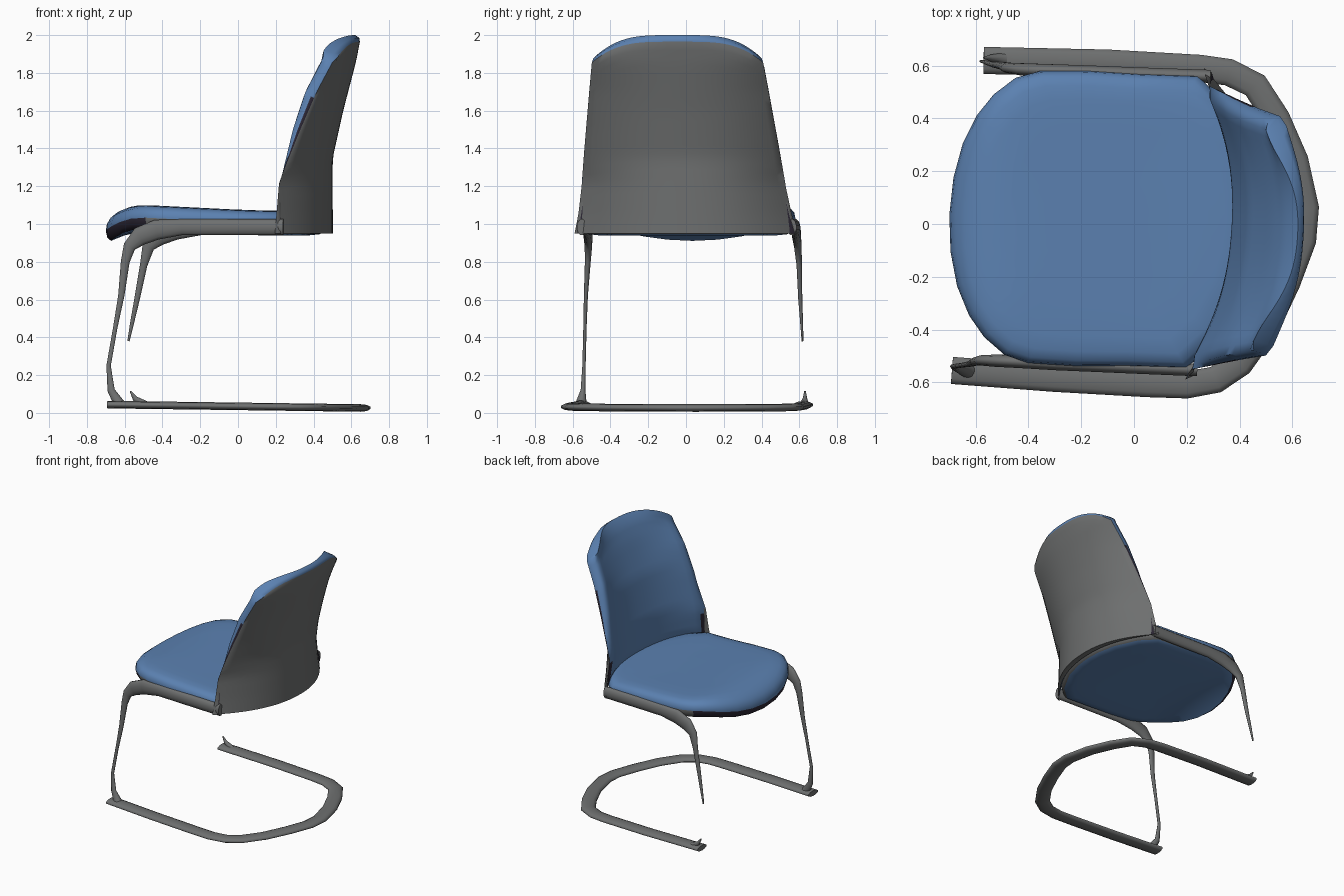
import bpy, math
from mathutils import Vector

if "Cube" in bpy.data.objects:
    bpy.data.objects.remove(bpy.data.objects["Cube"])


def mat(name, c):
    m = bpy.data.materials.new(name)
    m.diffuse_color = (*c, 1)
    m.use_nodes = True
    m.node_tree.nodes["Principled BSDF"].inputs["Base Color"].default_value = m.diffuse_color
    return m


GREY = mat("grey shell", (0.155, 0.16, 0.16))
BLUE = mat("blue cushion", (0.105, 0.22, 0.44))
DARK = mat("dark piping", (0.025, 0.02, 0.035))


def make(name, verts, faces, mats, idx=None, angle=50):
    me = bpy.data.meshes.new(name)
    me.from_pydata(verts, [], faces)
    for m in mats:
        me.materials.append(m)
    if idx:
        for p, i in zip(me.polygons, idx):
            p.material_index = i
    ob = bpy.data.objects.new(name, me)
    bpy.context.collection.objects.link(ob)
    bpy.ops.object.select_all(action='DESELECT')
    ob.select_set(True)
    bpy.context.view_layer.objects.active = ob
    bpy.ops.object.mode_set(mode='EDIT')
    bpy.ops.mesh.select_all(action='SELECT')
    bpy.ops.mesh.normals_make_consistent(inside=False)
    bpy.ops.object.mode_set(mode='OBJECT')
    bpy.ops.object.shade_smooth_by_angle(angle=math.radians(angle))
    return ob


def lerp(table, z):
    """Piecewise-linear lookup."""
    if z <= table[0][0]:
        return table[0][1]
    for (a, p), (b, q) in zip(table, table[1:]):
        if z <= b:
            return p + (q - p) * (z - a) / (b - a)
    return table[-1][1]


def sweep(name, pts, ref, n):
    """Sweep an n-sided oval along points (x, y, z, half size across, half size along ref)."""
    ref, verts, faces = Vector(ref), [], []
    for i, p in enumerate(pts):
        t = (Vector(pts[min(i + 1, len(pts) - 1)][:3]) - Vector(pts[max(i - 1, 0)][:3])).normalized()
        s = t.cross(ref).normalized()
        u = s.cross(t)
        for j in range(n):
            a = math.tau * (j + 0.5) / n
            verts.append(Vector(p[:3]) + s * p[3] * math.cos(a) + u * p[4] * math.sin(a))
    for i in range(len(pts) - 1):
        for j in range(n):
            k = (j + 1) % n
            faces.append((i * n + j, i * n + k, (i + 1) * n + k, (i + 1) * n + j))
    faces += [tuple(range(n)), tuple(range(len(verts) - n, len(verts)))]
    return make(name, verts, faces, [GREY], angle=70)


# Backrest: gently bowed grey outer shell, blue padded inside
back_x = [(0.95, .50), (1.35, .50), (1.6, .555), (1.85, .62), (2, .65)]
pad_x = [(0.95, .46), (1.07, .37), (1.3, .37), (1.6, .43), (1.85, .525), (1.96, .58), (2, .62)]
shell_edge = [(0.95, .23), (1.22, .25), (1.5, .36), (1.7, .445), (1.88, .54)]
pad_edge = [(0.95, .24), (1.22, .235), (1.5, .30), (1.7, .365), (1.88, .46)]
width = [(0.95, .59), (1.05, .565), (1.2, .54), (1.4, .515), (1.7, .475), (1.88, .45), (2, .43)]
NU, NV = 28, 24


def back_point(u, v, inner):
    z = 0.95 + v * (1.05 - 0.11 * abs(u) ** 4 - (0 if inner else 0.035))
    y = (lerp(width, z) - (0.015 if inner else 0)) * u
    xb = lerp(pad_x if inner else back_x, z)
    xe = lerp(pad_edge if inner else shell_edge, z)
    if inner:
        xe += .02 * max(0, abs(u) - .92) / .08   # rolled pad edge
    return Vector((xe + (xb - xe) * (1 - abs(u) ** 2.2) + .06 * y, y - 0.045 * v, z))


W = NU + 1
S = W * (NV + 1)
verts = [back_point(2 * i / NU - 1, j / NV, k) for k in (0, 1) for j in range(NV + 1) for i in range(W)]
faces, idx = [], []
for k in (0, 1):
    for j in range(NV):
        for i in range(NU):
            a = k * S + j * W + i
            faces.append((a, a + 1, a + W + 1, a + W))
            # dark gap in the lower corners of the pad
            corner = k and i in (0, NU - 1) and verts[a].z < 1.17
            idx.append(2 if corner else k)
# rim joining both skins: grey at the foot, piped sides, blue above
border = [j * W for j in range(NV, 0, -1)] + list(range(NU)) + \
         [j * W + NU for j in range(NV)] + [NV * W + i for i in range(NU, 0, -1)]
mid = {}
for b in border:
    o, q = verts[b], verts[b + S]
    bulge = Vector((0, math.copysign(.006, o.y), 0)) if b // W < NV else Vector((0.005, 0, .008))
    mid[b] = len(verts)
    verts.append(o.lerp(q, .35) + bulge * (1 if o.z > 1.2 else 0))
for b, c in zip(border, border[1:] + border[:1]):
    z = (verts[b].z + verts[c].z) / 2
    top = b // W == NV and c // W == NV
    low = z < 1.22
    faces += [(b, c, mid[c], mid[b]), (mid[b], mid[c], c + S, b + S)]
    idx += [0 if low else 2 if z < 1.68 and not top else 1, 0 if low else 1]
make("backrest", verts, faces, [GREY, BLUE, DARK], idx, 60)

# Seat cushion: rounded plan outline, front lip rolling down, grey base band along the sides
half = [(-.70, 0), (-.69, .14), (-.66, .27), (-.61, .38), (-.55, .46), (-.47, .525), (-.38, .553), (-.2, .56),
        (0, .555), (.22, .555), (.33, .45), (.42, .27), (.455, .12), (.465, 0)]
outline = half + [(x, -y) for x, y in half[-2:0:-1]]
rings = [(.3, 0), (.6, 0), (.8, 0), (.9, .004), (.96, .015), (.99, .035), (1, .065),
         (.985, .1), (.95, .124), (.85, .13), (.6, .13), (.3, .13)]
N = len(outline)
verts = []
for s, d in rings:
    for x, y in outline:
        x2 = -.13 + (x + .13) * s
        z = 1.1 - .03 * max(0, min(1, (x2 + .5) / .6)) - d
        z -= (.07 + .25 * max(0, d - .06)) * (max(0, -.48 - x2) / .22) ** 2
        verts.append((x2 + .04 * y * s, y * s + .015 - .03 * x2, z))
faces, idx = [], []
for r in range(len(rings) - 1):
    for j in range(N):
        k = (j + 1) % N
        faces.append((r * N + j, r * N + k, (r + 1) * N + k, (r + 1) * N + j))
        front = outline[j][0] + outline[k][0] < -.95
        idx.append((1 if front else 2) if r in (6, 7) else 0)
faces += [tuple(range(N)), tuple(range(len(verts) - N, len(verts)))]
idx += [0, 0]
make("seat_cushion", verts, faces, [BLUE, DARK, GREY], idx)

# Side rails hugging the seat, each flowing down into a thin front leg
sweep("right_rail_and_leg", [(.24, -.553, .983, .044, .025), (0, -.543, .983, .044, .025),
                             (-.3, -.53, .983, .044, .025), (-.43, -.522, .97, .055, .025),
                             (-.52, -.518, .935, .052, .024), (-.575, -.517, .88, .034, .02),
                             (-.597, -.52, .8, .024, .016), (-.618, -.53, .62, .017, .011),
                             (-.65, -.535, .45, .012, .009), (-.685, -.54, .25, .012, .009),
                             (-.672, -.545, .12, .02, .013), (-.63, -.555, .05, .03, .03)], (0, 1, 0), 12)
sweep("left_rail_and_leg", [(.29, .56, .983, .044, .025), (0, .57, .983, .044, .025),
                            (-.2, .578, .983, .044, .025), (-.33, .582, .97, .055, .025),
                            (-.42, .586, .935, .052, .024), (-.475, .592, .88, .034, .02),
                            (-.5, .6, .78, .02, .015), (-.535, .605, .6, .015, .011),
                            (-.56, .612, .48, .011, .008), (-.58, .617, .38, .006, .005)], (0, 1, 0), 12)
sweep("left_leg_foot", [(-.57, .63, .115, .004, .004), (-.545, .63, .075, .015, .012),
                        (-.49, .625, .045, .02, .025)], (0, 1, 0), 10)

# Flat cantilever floor runner, U-shaped and open at the front
path = [(-.69, -.555), (-.3, -.585), (.05, -.605), (.2, -.61), (.31, -.59), (.4, -.53), (.5, -.39),
        (.58, -.22), (.64, -.06), (.65, .06), (.61, .24), (.54, .4), (.46, .525), (.36, .575),
        (.25, .59), (-.1, .61), (-.57, .62)]
sweep("floor_runner", [(x, y, .044 - .018 * (x + .7) / 1.35, .054, .02) for x, y in path], (0, 0, 1), 10)
